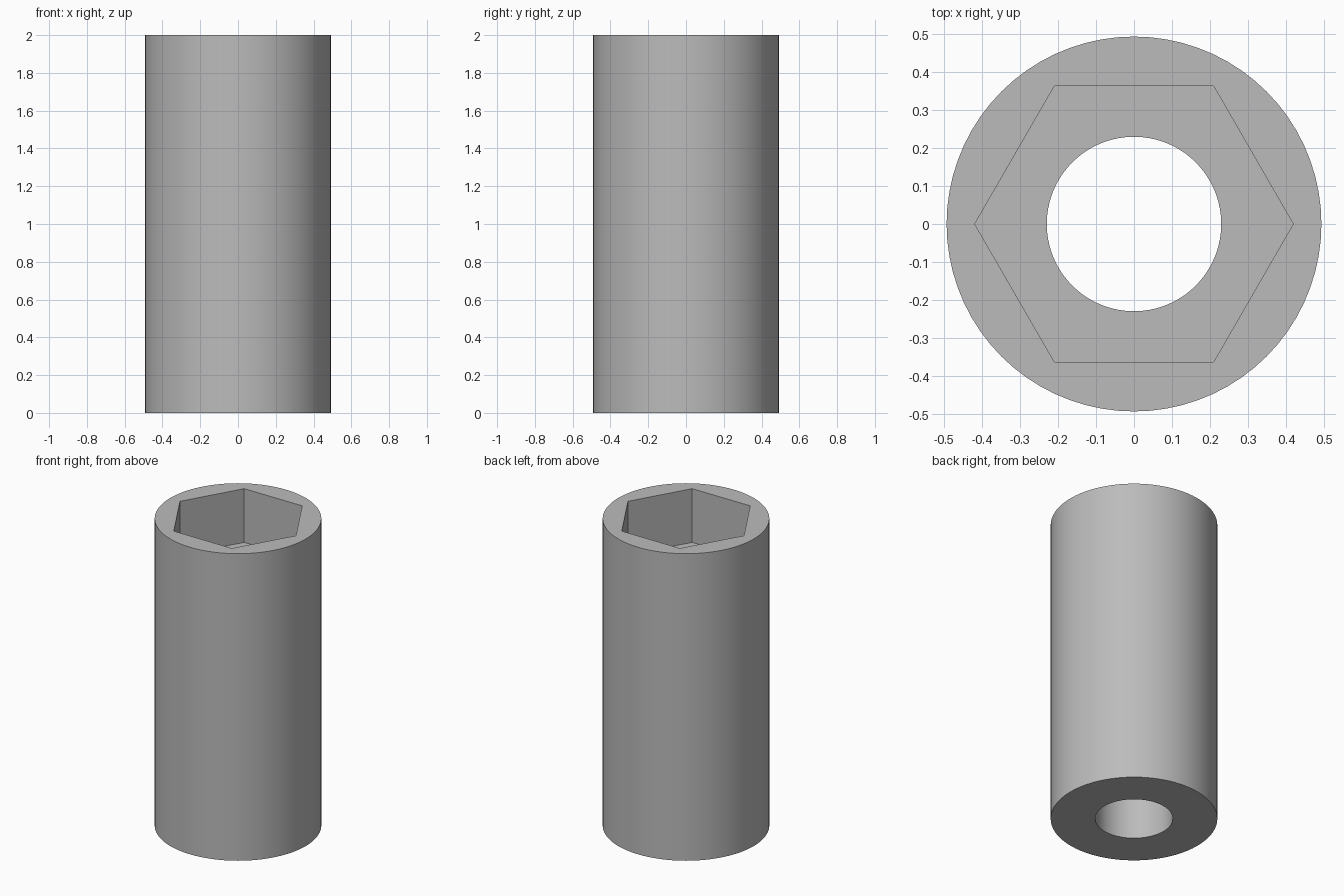
import bpy, bmesh
from math import cos, sin, pi, radians

cube = bpy.data.objects.get("Cube")
if cube:
    bpy.data.objects.remove(cube)

SIDES = 72
HEIGHT = 2.0
SOCKET_FLOOR = 1.65
OUTER, BORE, HEX = 0.492, 0.229, 0.418


def round_radius(radius):
    return lambda angle: radius


def hex_radius(corner):
    # distance from the axis to a hexagon with corners on the x axis
    return lambda angle: corner * cos(pi / 6) / cos(angle % (pi / 3) - pi / 6)


def ring(bm, radius_at, z):
    angles = [2 * pi * i / SIDES for i in range(SIDES)]
    return [bm.verts.new((radius_at(a) * cos(a), radius_at(a) * sin(a), z)) for a in angles]


# Plain grey metal
metal = bpy.data.materials.new("grey_metal")
metal.use_nodes = True
grey = (0.5, 0.5, 0.5, 1)
metal.diffuse_color = grey
metal.node_tree.nodes["Principled BSDF"].inputs["Base Color"].default_value = grey

# Sleeve: closed loop of rings, outer wall, rim, hexagonal socket, ledge, bore
bm = bmesh.new()
rings = [
    ring(bm, round_radius(OUTER), 0),
    ring(bm, round_radius(OUTER), HEIGHT),
    ring(bm, hex_radius(HEX), HEIGHT),
    ring(bm, hex_radius(HEX), SOCKET_FLOOR),
    ring(bm, round_radius(BORE), SOCKET_FLOOR),
    ring(bm, round_radius(BORE), 0),
]
for lower, upper in zip(rings, rings[1:] + rings[:1]):
    for i in range(SIDES):
        j = (i + 1) % SIDES
        bm.faces.new((lower[i], lower[j], upper[j], upper[i]))
bmesh.ops.recalc_face_normals(bm, faces=bm.faces)

mesh = bpy.data.meshes.new("socket_sleeve")
bm.to_mesh(mesh)
bm.free()
mesh.materials.append(metal)
sleeve = bpy.data.objects.new("socket_sleeve", mesh)
bpy.context.collection.objects.link(sleeve)

# Smooth round walls, crisp edges
bpy.ops.object.select_all(action="DESELECT")
sleeve.select_set(True)
bpy.context.view_layer.objects.active = sleeve
bpy.ops.object.shade_smooth_by_angle(angle=radians(30))
